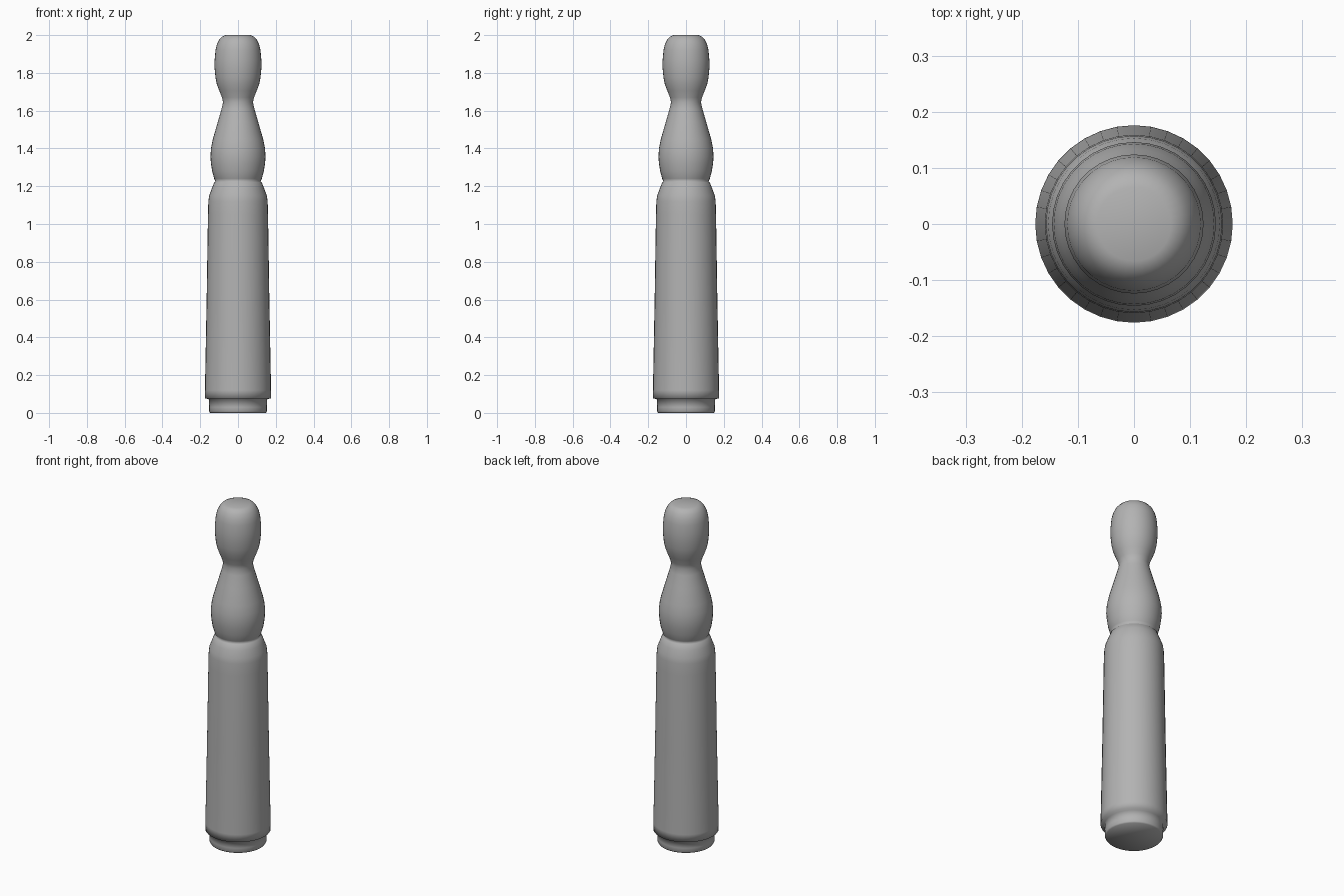
import bpy, bmesh, math

if "Cube" in bpy.data.objects:
    bpy.data.objects.remove(bpy.data.objects["Cube"])

SIDES = 36

# Single flat grey
grey = bpy.data.materials.new("grey")
grey.diffuse_color = (0.45, 0.45, 0.45, 1)
grey.use_nodes = True
grey.node_tree.nodes["Principled BSDF"].inputs["Base Color"].default_value = grey.diffuse_color

# Turned outline as (radius, height), bottom to top
foot = [(0.148, 0), (0.153, 0.008), (0.153, 0.03), (0.155, 0.074)]
shaft = [(0.176, 0.076), (0.175, 0.12), (0.166, 0.6), (0.159, 1.05),
         (0.157, 1.12), (0.153, 1.15), (0.138, 1.19), (0.125, 1.222)]
waist = [(0.119, 1.226), (0.126, 1.24), (0.137, 1.28), (0.143, 1.32),
         (0.146, 1.355), (0.143, 1.4), (0.133, 1.45), (0.107, 1.54), (0.087, 1.61)]
head = [(0.079, 1.645), (0.085, 1.67), (0.099, 1.705), (0.112, 1.74),
        (0.119, 1.775), (0.124, 1.825), (0.124, 1.865), (0.119, 1.92),
        (0.112, 1.95), (0.1, 1.975), (0.085, 1.992), (0.066, 2.0)]


def lathe(name, profile):
    """Spin a profile round z and close both ends with fans."""
    bm = bmesh.new()
    rings = []
    for r, z in profile:
        rings.append([bm.verts.new((r * math.cos(a), r * math.sin(a), z))
                      for a in (2 * math.pi * i / SIDES for i in range(SIDES))])
    for low, high in zip(rings, rings[1:]):
        for i in range(SIDES):
            j = (i + 1) % SIDES
            bm.faces.new((low[i], low[j], high[j], high[i]))
    for ring, z in ((rings[0], profile[0][1]), (rings[-1], profile[-1][1])):
        tip = bm.verts.new((0, 0, z))
        for i in range(SIDES):
            bm.faces.new((ring[i], ring[(i + 1) % SIDES], tip))
    bmesh.ops.recalc_face_normals(bm, faces=bm.faces)
    for f in bm.faces:
        f.smooth = True
    mesh = bpy.data.meshes.new(name)
    bm.to_mesh(mesh)
    bm.free()
    mesh.materials.append(grey)
    obj = bpy.data.objects.new(name, mesh)
    bpy.context.collection.objects.link(obj)
    return obj


# One continuous turned piece: foot, shaft, waist and head
lathe("turned_peg", foot + shaft + waist + head)
